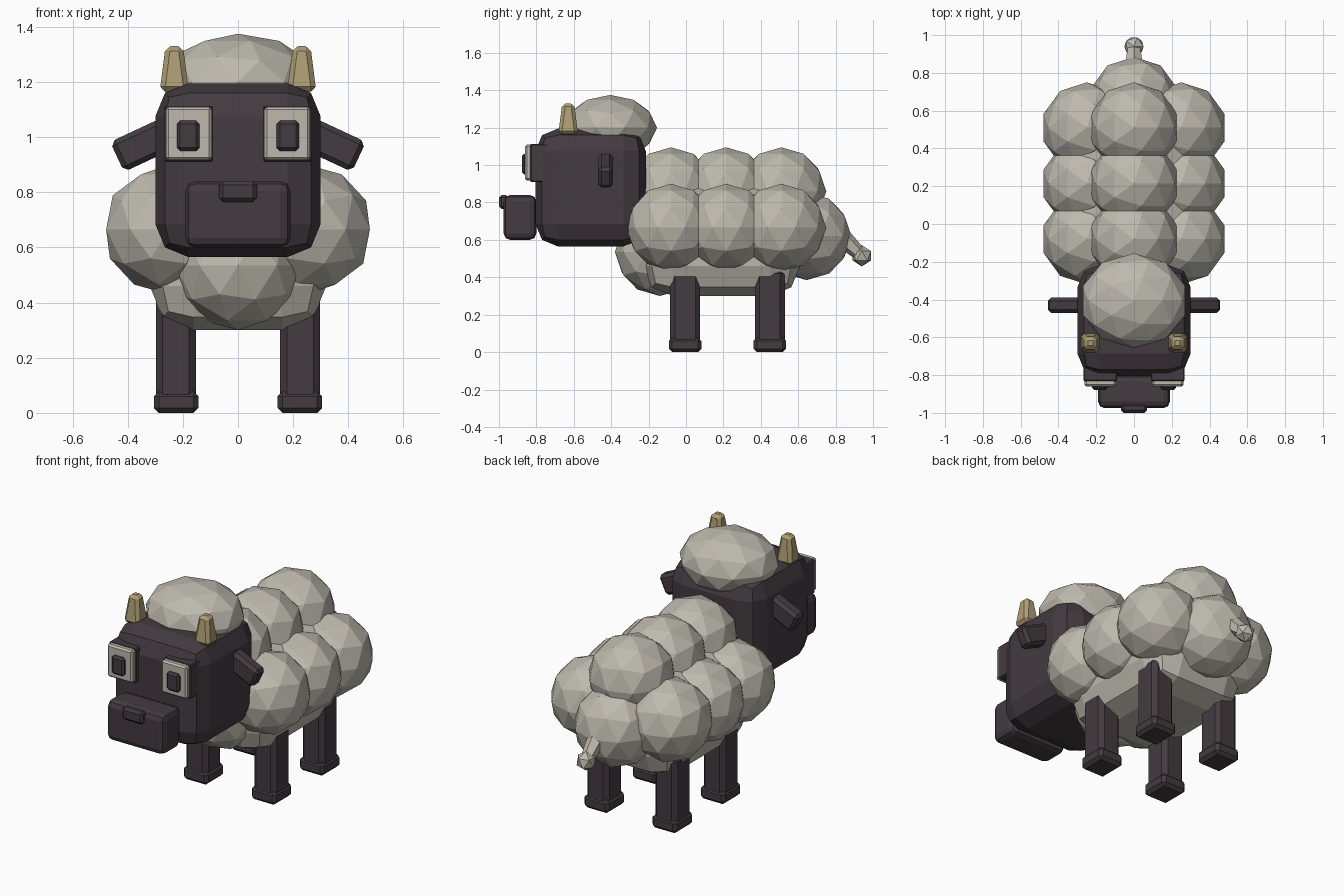
import bpy
from math import radians
from mathutils import Vector

if "Cube" in bpy.data.objects:
    bpy.data.objects.remove(bpy.data.objects["Cube"])


def make_material(name, rgb):
    mat = bpy.data.materials.new(name)
    mat.use_nodes = True
    color = (*rgb, 1)
    mat.diffuse_color = color
    mat.node_tree.nodes["Principled BSDF"].inputs["Base Color"].default_value = color
    return mat


WOOL = make_material("wool_cream", (0.51, 0.485, 0.42))
HIDE = make_material("dark_hide", (0.056, 0.043, 0.051))
HORN = make_material("horn_tan", (0.42, 0.34, 0.17))


def finish(name, mat):
    ob = bpy.context.object
    ob.name = name
    ob.data.materials.append(mat)
    return ob


def box(name, low, high, mat, bevel=0.02, segments=1, tilt=0, top=1):
    """Chamfered box between two corners, tilted about y and tapered towards its top."""
    low, high = Vector(low), Vector(high)
    bpy.ops.mesh.primitive_cube_add(size=1, location=(low + high) / 2)
    ob = finish(name, mat)
    size = high - low
    for v in ob.data.vertices:
        v.co *= size
        if v.co.z > 0:
            v.co.x *= top
            v.co.y *= top
    ob.rotation_euler.y = tilt
    mod = ob.modifiers.new("chamfer", "BEVEL")
    mod.width = bevel
    mod.segments = segments
    return ob


def puff(name, center, radii, detail=2):
    bpy.ops.mesh.primitive_ico_sphere_add(subdivisions=detail, radius=1, location=center)
    ob = finish(name, WOOL)
    for v in ob.data.vertices:
        v.co *= Vector(radii)
    return ob


# Body core and wool puffs
box("body_core", (-0.32, -0.23, 0.3), (0.32, 0.61, 0.88), WOOL, 0.16, 2)
R = (0.24, 0.24, 0.235)
for row, y in zip(("front", "middle", "rear"), (-0.08, 0.215, 0.51)):
    puff(f"{row}_back_puff", (0, y, 0.86), R)
    for side, s in (("left", 1), ("right", -1)):
        puff(f"{row}_{side}_puff", (s * 0.25, y, 0.665), R)
puff("chest_puff", (0, -0.14, 0.535), R)
puff("rump_puff", (0, 0.645, 0.62), R)

# Tail
start, end = Vector((0, 0.82, 0.625)), Vector((0, 0.94, 0.515))
axis = end - start
bpy.ops.mesh.primitive_cone_add(vertices=6, radius1=0.055, radius2=0.035, depth=axis.length,
                                location=(start + end) / 2,
                                rotation=axis.to_track_quat("Z", "Y").to_euler())
finish("tail", WOOL)
puff("tail_tip", end, (0.057, 0.057, 0.057), 1)

# Head, forelock, muzzle and nose
box("head", (-0.3, -0.805, 0.565), (0.3, -0.215, 1.195), HIDE, 0.12, 2)
puff("forelock", (0, -0.405, 1.2), (0.285, 0.25, 0.175))
box("muzzle", (-0.19, -0.975, 0.6), (0.19, -0.8, 0.84), HIDE, 0.035, 2)
box("nose", (-0.068, -1.0, 0.765), (0.068, -0.95, 0.84), HIDE, 0.014)

# Paired parts: eyes, ears, horns, legs and hooves
for side, s in (("left", 1), ("right", -1)):
    def pair(name, x, y, z, *args, **kw):
        xs = sorted((s * x[0], s * x[1]))
        return box(f"{side}_{name}", (xs[0], y[0], z[0]), (xs[1], y[1], z[1]), *args, **kw)

    pair("eye_socket", (0.09, 0.268), (-0.833, -0.72), (0.91, 1.113), HIDE, 0.006)
    pair("eye", (0.095, 0.262), (-0.86, -0.82), (0.917, 1.11), WOOL, 0.01)
    pair("pupil", (0.14, 0.222), (-0.878, -0.84), (0.95, 1.06), HIDE, 0.012)
    pair("ear", (0.205, 0.45), (-0.47, -0.39), (0.92, 1.04), HIDE, 0.018, tilt=s * radians(25))
    pair("horn", (0.178, 0.284), (-0.683, -0.577), (1.165, 1.33), HORN, 0.018, top=0.6)
    for place, y in (("front", -0.005), ("rear", 0.448)):
        pair(f"{place}_leg", (0.152, 0.298), (y - 0.08, y + 0.08), (0.03, 0.445), HIDE, 0.025)
        pair(f"{place}_hoof", (0.143, 0.305), (y - 0.087, y + 0.087), (0, 0.078), HIDE, 0.018)
